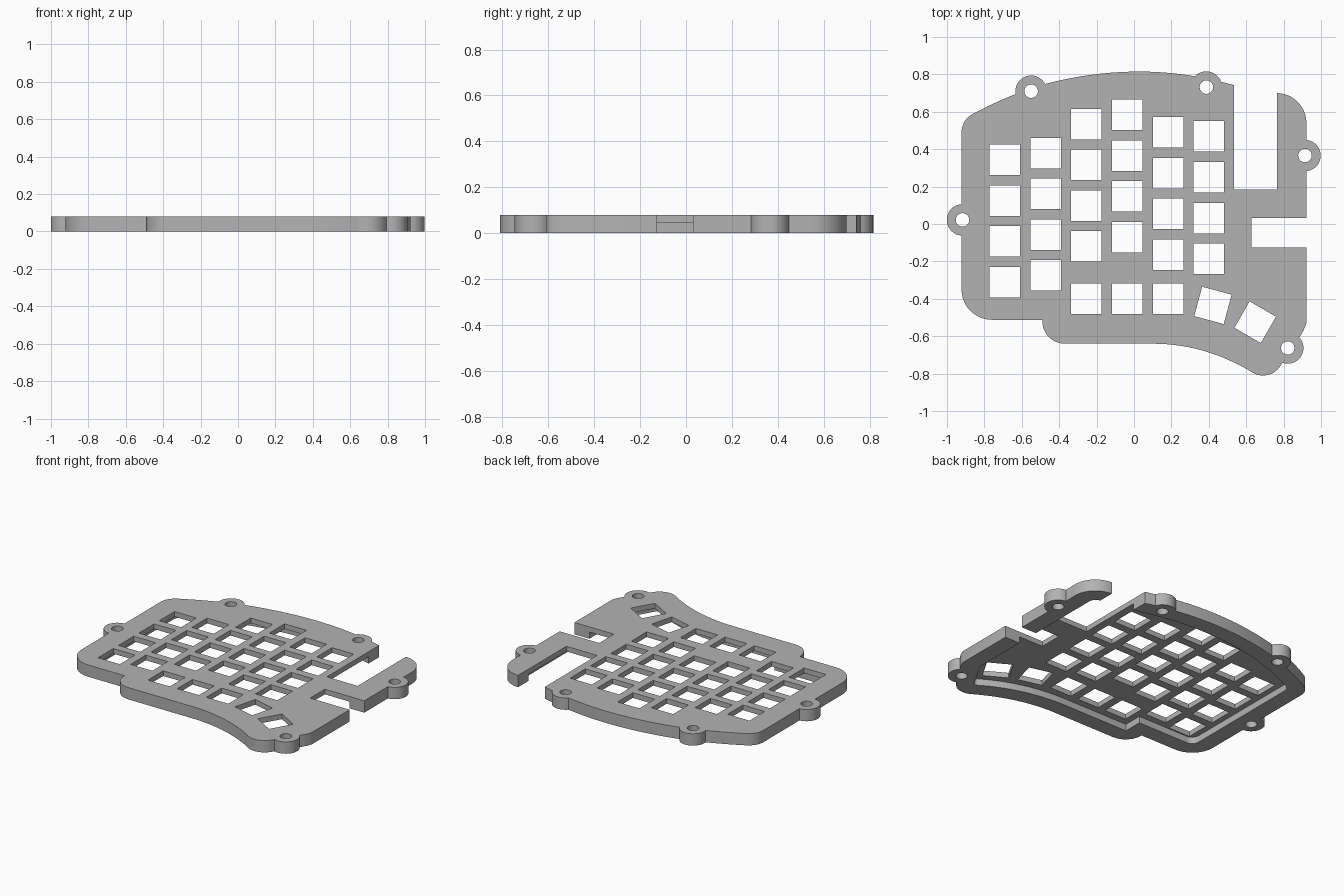
import bpy
import bmesh
from math import sin, cos, radians
from mathutils import Vector

if "Cube" in bpy.data.objects:
    bpy.data.objects.remove(bpy.data.objects["Cube"])

THICK = 0.08       # full plate height
POCKET_TOP = 0.045  # underside of the thin web
KEY = 0.163        # key opening width
PITCH = 0.218      # key spacing

grey = bpy.data.materials.new("plain_grey")
grey.use_nodes = True
GREY = (0.45, 0.45, 0.45, 1)
grey.diffuse_color = GREY
grey.node_tree.nodes["Principled BSDF"].inputs["Base Color"].default_value = GREY


def arc(cx, cy, r, a0, a1, n=12):
    angles = [radians(a0 + (a1 - a0) * i / n) for i in range(n + 1)]
    return [(cx + r * cos(a), cy + r * sin(a)) for a in angles]


def curve(p0, p1, p2, n=12):
    p0, p1, p2 = Vector(p0), Vector(p1), Vector(p2)
    return [tuple(p0 * (1 - t) ** 2 + p1 * 2 * t * (1 - t) + p2 * t * t)
            for t in (i / n for i in range(n + 1))]


def circle(cx, cy, r):
    return arc(cx, cy, r, 0, 360, 40)[:-1]


def rect(x0, x1, y0, y1):
    return [(x0, y0), (x1, y0), (x1, y1), (x0, y1)]


def square(cx, cy, turn=0):
    return arc(cx, cy, KEY / 2 ** 0.5, turn + 45, turn + 405, 4)[:-1]


def prisms(name, outlines, z0, z1):
    """Extrude each closed outline from z0 to z1 into one object."""
    bm = bmesh.new()
    for outline in outlines:
        pts = [p for i, p in enumerate(outline)
               if (Vector(p) - Vector(outline[i - 1])).length > 1e-4]
        face = bm.faces.new([bm.verts.new((x, y, z0)) for x, y in pts])
        top = bmesh.ops.extrude_face_region(bm, geom=[face])["geom"]
        bmesh.ops.translate(bm, vec=(0, 0, z1 - z0),
                            verts=[v for v in top if isinstance(v, bmesh.types.BMVert)])
    bmesh.ops.recalc_face_normals(bm, faces=bm.faces)
    mesh = bpy.data.meshes.new(name)
    bm.to_mesh(mesh)
    bm.free()
    obj = bpy.data.objects.new(name, mesh)
    bpy.context.collection.objects.link(obj)
    mesh.materials.append(grey)
    return obj


def combine(target, other, operation):
    mod = target.modifiers.new(operation, "BOOLEAN")
    mod.operation, mod.solver, mod.object = operation, "EXACT", other
    bpy.context.view_layer.objects.active = target
    bpy.ops.object.modifier_apply(modifier=mod.name)
    bpy.data.objects.remove(other)


# Outer plate outline, clockwise from the lower left corner
outline = (
    arc(-0.76, -0.35, 0.162, 270, 180)
    + curve((-0.922, 0.49), (-0.922, 0.56), (-0.85, 0.595), 8)
    + curve((-0.85, 0.595), (-0.66, 0.695), (-0.47, 0.75))
    + curve((-0.47, 0.75), (-0.22, 0.815), (0.03, 0.815))
    + curve((0.03, 0.815), (0.28, 0.815), (0.535, 0.742))
    + arc(0.762, 0.54, 0.16, 90, 0)
    + curve((0.922, -0.53), (0.905, -0.58), (0.88, -0.61), 6)
    + arc(0.69, -0.70, 0.11, -30, -120)
    + curve((0.635, -0.795), (0.38, -0.64), (0.1, -0.64), 20)
    + arc(-0.37, -0.52, 0.12, 270, 180)
    + [(-0.49, -0.512)]
)
plate = prisms("key_plate", [outline], 0, THICK)

# Screw tabs around the edge
tabs = [(-0.55, 0.71), (0.387, 0.732), (0.914, 0.366), (-0.917, 0.022), (0.822, -0.663)]
combine(plate, prisms("tabs", [circle(x, y, 0.084) for x, y in tabs], 0, THICK), "UNION")

# Pocket in the underside, leaving a rim
pocket = (
    arc(-0.76, -0.352, 0.05, 270, 180, 6)
    + curve((-0.81, 0.47), (-0.81, 0.505), (-0.775, 0.52), 6)
    + curve((-0.775, 0.52), (-0.6, 0.60), (-0.43, 0.65))
    + curve((-0.43, 0.65), (-0.2, 0.705), (0.03, 0.705))
    + curve((0.03, 0.705), (0.27, 0.705), (0.51, 0.635))
    + arc(0.76, 0.54, 0.05, 90, 0, 6)
    + [(0.81, -0.5), (0.70, -0.69)]
    + curve((0.68, -0.69), (0.43, -0.53), (0.1, -0.53), 20)
    + [(-0.38, -0.53), (-0.38, -0.402)]
)
combine(plate, prisms("pocket", [pocket], -0.1, POCKET_TOP), "DIFFERENCE")

# Open bay at the back and slot in the side
bays = [rect(0.535, 0.765, 0.185, 1), rect(0.627, 1.1, -0.126, 0.031)]
combine(plate, prisms("bays", bays, -0.2, 0.2), "DIFFERENCE")

# Key openings in staggered columns, thumb keys and screw holes
holes = []
for col, top in enumerate((0.343, 0.379, 0.534, 0.584, 0.49, 0.468)):
    holes += [square(-0.69 + col * PITCH, top - row * PITCH) for row in range(4)]
holes += [square(-0.69 + col * PITCH, -0.40) for col in (2, 3, 4)]
holes += [square(0.422, -0.435, -15), square(0.648, -0.525, -30)]
holes += [circle(x, y, 0.036) for x, y in tabs]
combine(plate, prisms("holes", holes, -0.2, 0.2), "DIFFERENCE")

# Smooth the curved walls, keep edges crisp
bpy.ops.object.select_all(action="DESELECT")
plate.select_set(True)
bpy.context.view_layer.objects.active = plate
bpy.ops.object.shade_smooth_by_angle(angle=radians(30))
